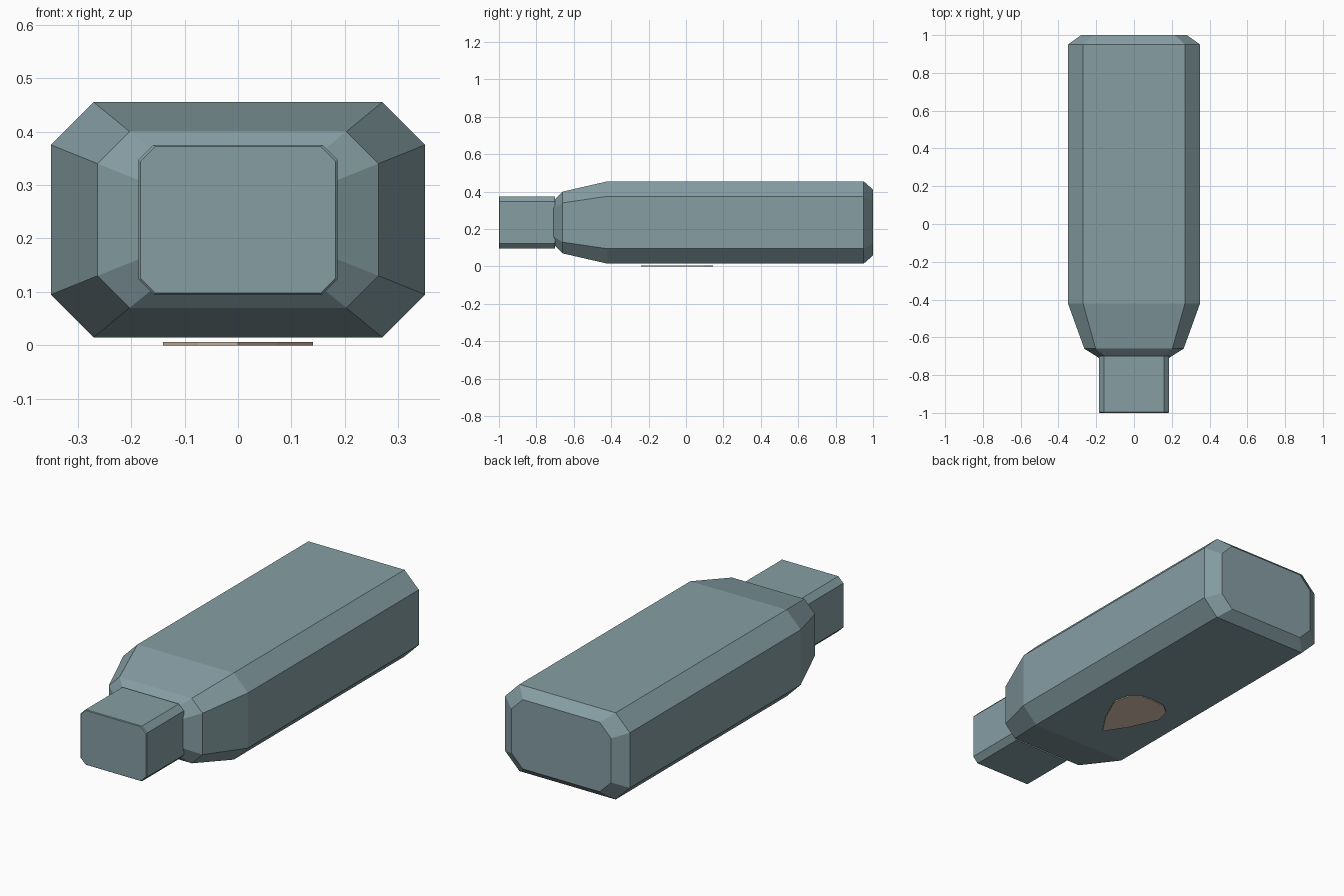
import bpy
import bmesh

cube = bpy.data.objects.get("Cube")
if cube:
    bpy.data.objects.remove(cube, do_unlink=True)


def make_material(name, rgb):
    mat = bpy.data.materials.new(name)
    mat.use_nodes = True
    mat.diffuse_color = (*rgb, 1)
    mat.node_tree.nodes["Principled BSDF"].inputs["Base Color"].default_value = (*rgb, 1)
    return mat


def octagon(hw, hh, c):
    """Rectangle outline with cut corners."""
    return [(hw, c - hh), (hw, hh - c), (hw - c, hh), (c - hw, hh),
            (-hw, hh - c), (-hw, c - hh), (c - hw, -hh), (hw - c, -hh)]


def loft(name, rings, mat):
    """Skin a list of equal 3D rings and cap both ends."""
    bm = bmesh.new()
    loops = [[bm.verts.new(p) for p in ring] for ring in rings]
    for a, b in zip(loops, loops[1:]):
        for i in range(len(a)):
            j = (i + 1) % len(a)
            bm.faces.new((a[i], a[j], b[j], b[i]))
    bm.faces.new(loops[0])
    bm.faces.new(loops[-1])
    bmesh.ops.recalc_face_normals(bm, faces=bm.faces)
    mesh = bpy.data.meshes.new(name)
    bm.to_mesh(mesh)
    bm.free()
    mesh.materials.append(mat)
    obj = bpy.data.objects.new(name, mesh)
    bpy.context.collection.objects.link(obj)
    return obj


MID_Z = 0.235


def section(y, hw, hh, c, s=1):
    return [(x * s, y, MID_Z + z * s) for x, z in octagon(hw, hh, c)]


steel = make_material("blue grey steel", (0.238, 0.342, 0.368))
cream = make_material("cream inlay", (0.72, 0.58, 0.45))

# Main body: tapered front shoulder, straight barrel, chamfered back
shoulder = (0.263, 0.165, 0.06)
barrel = (0.35, 0.22, 0.08)
loft("body", [section(-0.713, *shoulder, 0.68), section(-0.66, *shoulder),
              section(-0.42, *barrel), section(0.95, *barrel),
              section(1.0, *barrel, 0.8)], steel)

# Narrow front block
block = (0.186, 0.14, 0.028)
loft("front_block", [section(-1.0, *block, 0.98), section(-0.996, *block),
                     section(-0.70, *block)], steel)

# Pick-shaped plate under the body: broad rounded back, pointed front
half = [(0.075, -0.125), (0.14, 0.02), (0.12, 0.1), (0.07, 0.14)]
outline = [(0, -0.24)] + half + [(0, 0.145)] + [(-x, y) for x, y in reversed(half)]
loft("underside_plate", [[(x, y, z) for x, y in outline] for z in (0, 0.006)], cream)
